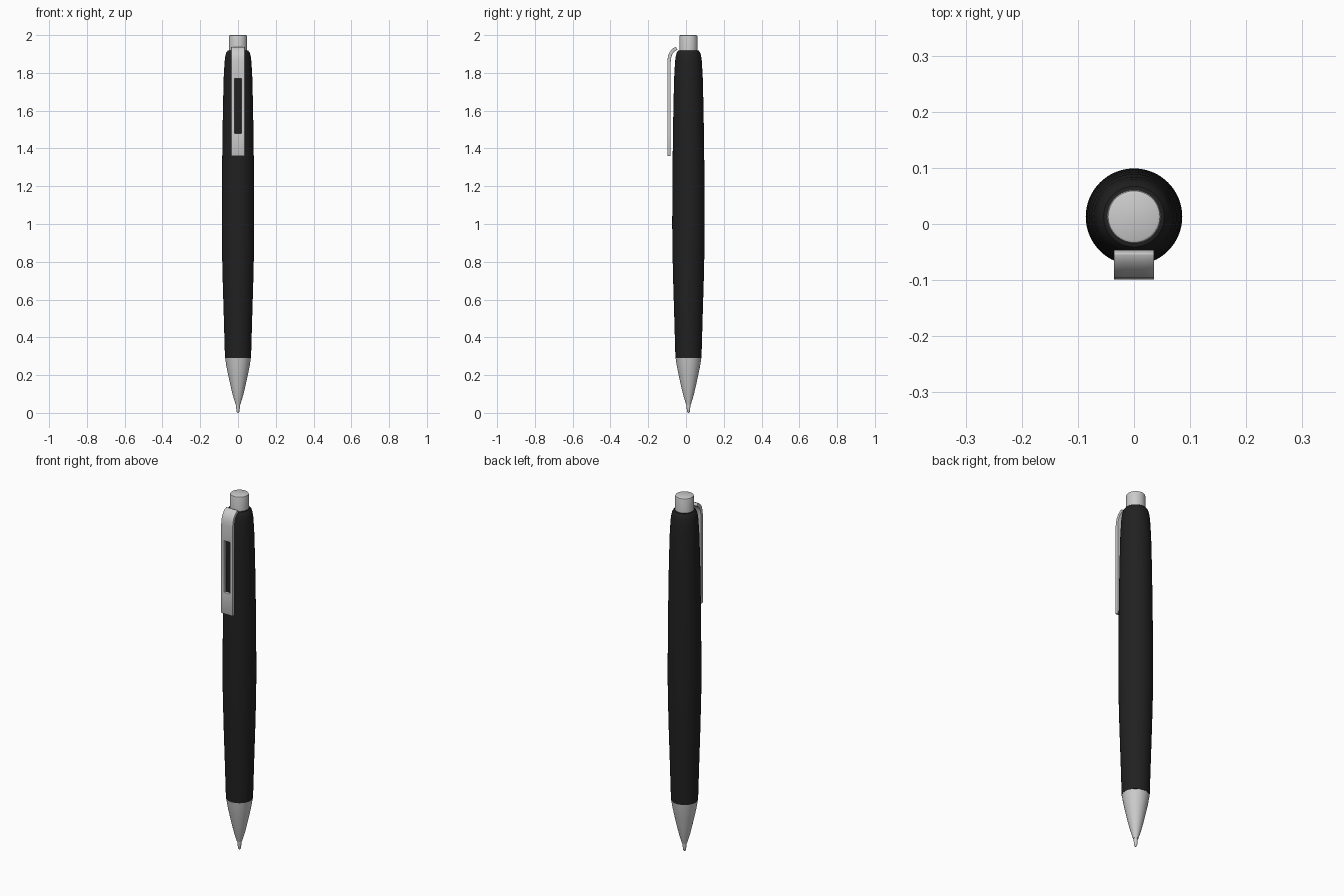
import bpy, bmesh, math

AXIS_Y = 0.013   # the barrel sits slightly behind the centre, the clip in front

cube = bpy.data.objects.get("Cube")
if cube:
    bpy.data.objects.remove(cube, do_unlink=True)


def make_material(name, color):
    mat = bpy.data.materials.new(name)
    mat.use_nodes = True
    mat.diffuse_color = color
    mat.node_tree.nodes["Principled BSDF"].inputs["Base Color"].default_value = color
    return mat


black = make_material("matte black", (0.015, 0.015, 0.015, 1))
silver = make_material("silver grey", (0.6, 0.6, 0.6, 1))


def finish(name, bm, mat, angle=35):
    """Turn a bmesh into a smooth shaded object with one material."""
    mesh = bpy.data.meshes.new(name)
    bm.to_mesh(mesh)
    bm.free()
    obj = bpy.data.objects.new(name, mesh)
    bpy.context.collection.objects.link(obj)
    mesh.materials.append(mat)
    bpy.ops.object.select_all(action="DESELECT")
    obj.select_set(True)
    bpy.context.view_layer.objects.active = obj
    bpy.ops.object.shade_smooth_by_angle(angle=math.radians(angle))
    return obj


def lathe(name, profile, mat, sides=64):
    """Revolve (radius, height) points around the pen axis, capping both ends."""
    bm = bmesh.new()
    rings = []
    for r, z in profile:
        turns = [2 * math.pi * i / sides for i in range(sides)]
        rings.append([bm.verts.new((r * math.cos(a), AXIS_Y + r * math.sin(a), z))
                      for a in turns])
    for low, high in zip(rings, rings[1:]):
        for i in range(sides):
            j = (i + 1) % sides
            bm.faces.new((low[i], low[j], high[j], high[i]))
    bm.faces.new(rings[0][::-1])
    bm.faces.new(rings[-1])
    return finish(name, bm, mat)


# Barrel: gently swelling body with a rounded shoulder
lathe("barrel", [(0.069, 0.29), (0.075, 0.5), (0.081, 0.7), (0.085, 0.87),
                 (0.086, 1.0), (0.085, 1.2), (0.083, 1.4), (0.080, 1.6),
                 (0.076, 1.77), (0.071, 1.86), (0.067, 1.89), (0.062, 1.908),
                 (0.054, 1.918), (0.046, 1.92)], black)

# Tapered metal tip and writing point
lathe("tip_cone", [(0.013, 0.045), (0.028, 0.095), (0.041, 0.15), (0.053, 0.205),
                   (0.062, 0.25), (0.068, 0.29)], silver)
lathe("writing_point", [(0.003, 0.0), (0.007, 0.006), (0.009, 0.02),
                        (0.011, 0.05)], silver)

# Push button on top
lathe("push_button", [(0.048, 1.9), (0.048, 1.992), (0.046, 1.998),
                      (0.042, 2.0)], silver)

# Clip: a bent strip with a slot left open in the middle column
columns = [-0.036, -0.018, 0.018, 0.036]
path = [(-0.099, 1.36), (-0.099, 1.48), (-0.099, 1.77), (-0.099, 1.86),
        (-0.096, 1.885), (-0.089, 1.906), (-0.078, 1.922), (-0.066, 1.932),
        (-0.053, 1.938)]
bm = bmesh.new()
grid = [[bm.verts.new((x, y, z)) for x in columns] for y, z in path]
for row in range(len(path) - 1):
    for col in range(len(columns) - 1):
        if (row, col) != (1, 1):
            bm.faces.new((grid[row][col], grid[row][col + 1],
                          grid[row + 1][col + 1], grid[row + 1][col]))
clip = finish("clip", bm, silver)
thickness = clip.modifiers.new("Thickness", "SOLIDIFY")
thickness.thickness = 0.018
thickness.offset = -1
edges = clip.modifiers.new("Soft edges", "BEVEL")
edges.width = 0.002
edges.segments = 2
edges.limit_method = "ANGLE"
edges.angle_limit = math.radians(50)
